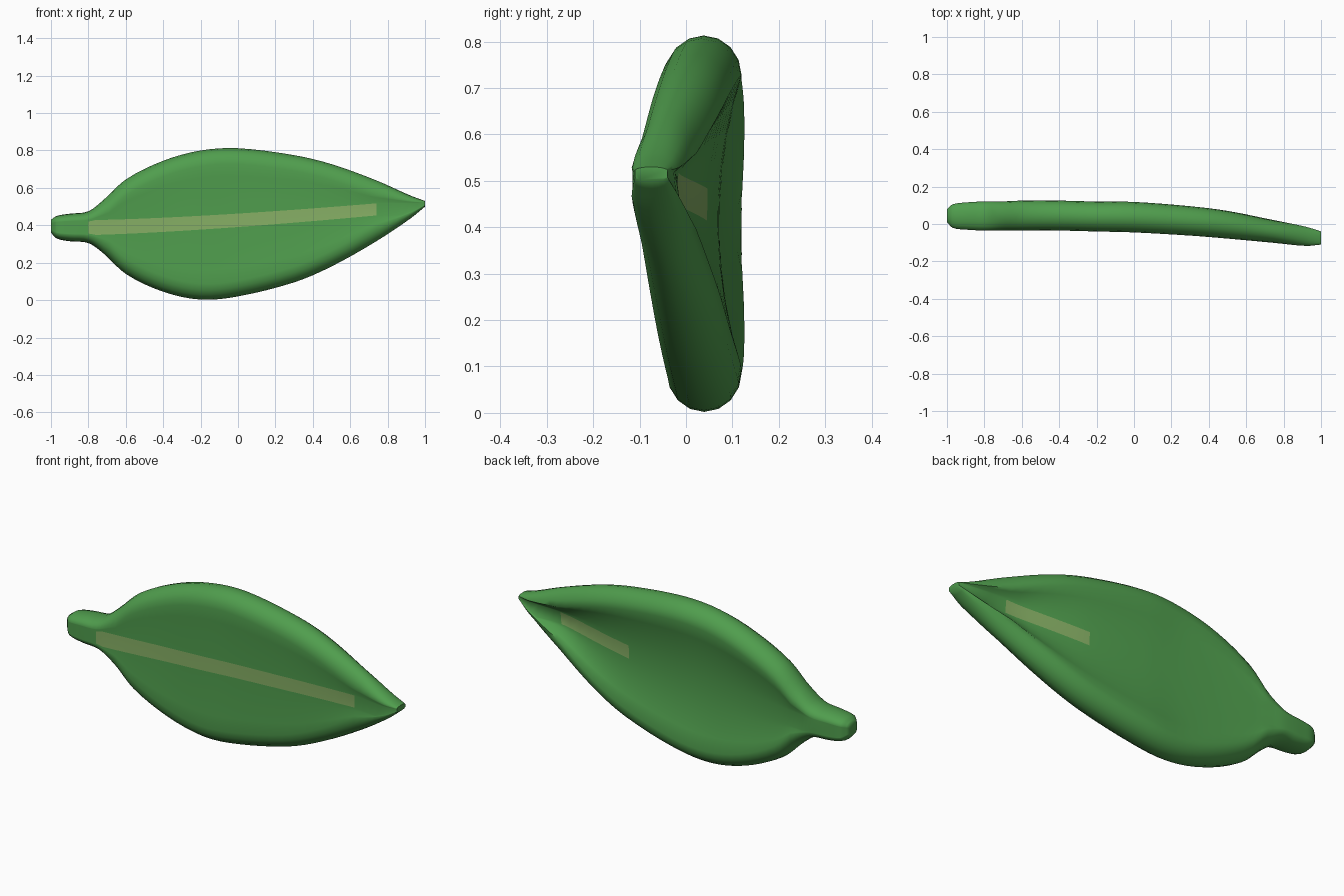
import bpy, bmesh
from math import sin, cos, pi

if "Cube" in bpy.data.objects:
    bpy.data.objects.remove(bpy.data.objects["Cube"])


def material(name, rgb):
    m = bpy.data.materials.new(name)
    m.use_nodes = True
    color = (*rgb, 1)
    m.diffuse_color = color
    m.node_tree.nodes["Principled BSDF"].inputs["Base Color"].default_value = color
    return m


green = material("leaf green", (0.08, 0.34, 0.075))
pale = material("pale vein green", (0.24, 0.43, 0.13))

# Stations along the leaf: x, bottom, top, front, back, hollow of the back
STATIONS = [
    (-1.0, .36, .43, .01, .08, 0),
    (-.97, .33, .45, -.02, .105, 0),
    (-.9, .315, .462, -.03, .115, 0),
    (-.8, .305, .475, -.035, .12, 0),
    (-.72, .25, .535, -.035, .12, .01),
    (-.6, .14, .645, -.035, .125, .025),
    (-.4, .045, .745, -.035, .125, .04),
    (-.2, .003, .80, -.04, .12, .045),
    (0, .02, .812, -.045, .118, .05),
    (.3, .095, .775, -.062, .095, .05),
    (.5, .18, .727, -.078, .07, .055),
    (.74, .315, .64, -.10, .022, .05),
    (.92, .435, .56, -.117, -.015, .02),
    (1.0, .50, .53, -.11, -.04, 0),
]
STEPS = 4
VEIN_FRONT = (-.79, .74)
VEIN_BACK = (.3, .74)


def slope(i, k):
    a, b = STATIONS[max(i - 1, 0)], STATIONS[min(i + 1, len(STATIONS) - 1)]
    return (b[k] - a[k]) / (b[0] - a[0])


def station(i, t):
    """Smooth blend between station i and the next one."""
    a, b = STATIONS[i], STATIONS[i + 1]
    dx = b[0] - a[0]
    out = [a[0] + dx * t]
    for k in range(1, 6):
        out.append((2*t**3 - 3*t**2 + 1) * a[k] + (t**3 - 2*t**2 + t) * dx * slope(i, k)
                   + (3*t**2 - 2*t**3) * b[k] + (t**3 - t**2) * dx * slope(i + 1, k))
    return out


def vein_height(x):
    s = min(max((x + .8) / 1.55, 0), 1)
    return .388 + .098 * s ** 1.4


def section(x, lo, hi, front, back, hollow):
    """Closed ring: front face upward, top rim, back face downward, bottom rim."""
    h = hi - lo
    rim = min(.085, .25 * h)
    mid, inner = (lo + hi) / 2, h / 2 - rim
    yc, ry = (front + back) / 2, (back - front) / 2
    w = min(.036 - .005 * x, .75 * inner)
    v = min(max(vein_height(x), mid - inner + w * 1.2), mid + inner - w * 1.2)
    a, b = mid - inner, mid + inner
    lower = [a + (v - w - a) * f for f in (0, .25, .5, .75, 1)]
    upper = [v + w + (b - v - w) * f for f in (0, .25, .5, .75, 1)]
    rows = lower + upper
    bowl = [(1 - ((z - mid) / inner) ** 2) for z in rows]
    ring = [(x, front + .2 * hollow * d, z) for z, d in zip(rows, bowl)]
    arc = [pi * n / 8 for n in range(1, 8)]
    ring += [(x, yc - ry * cos(t), b + rim * sin(t)) for t in arc]
    ring += [(x, back - hollow * d, z) for z, d in reversed(list(zip(rows, bowl)))]
    ring += [(x, yc + ry * cos(t), a - rim * sin(t)) for t in arc]
    return ring


# Leaf blade and stem as one lofted body
bm = bmesh.new()
rings = []
for i in range(len(STATIONS) - 1):
    for s in range(STEPS):
        rings.append(section(*station(i, s / STEPS)))
rings.append(section(*STATIONS[-1]))
loops = [[bm.verts.new(p) for p in ring] for ring in rings]
count = len(loops[0])
FRONT_STRIP, BACK_STRIP = 4, 21
for p, q in zip(loops, loops[1:]):
    x = (p[0].co.x + q[0].co.x) / 2
    for j in range(count):
        k = (j + 1) % count
        face = bm.faces.new((p[j], q[j], q[k], p[k]))
        # Midrib stripe, full length in front and short behind
        on_front = j == FRONT_STRIP and VEIN_FRONT[0] < x < VEIN_FRONT[1]
        on_back = j == BACK_STRIP and VEIN_BACK[0] < x < VEIN_BACK[1]
        face.material_index = int(on_front or on_back)
bm.faces.new(loops[0])
bm.faces.new(loops[-1][::-1])
bmesh.ops.recalc_face_normals(bm, faces=bm.faces)
mesh = bpy.data.meshes.new("leaf")
bm.to_mesh(mesh)
bm.free()
mesh.materials.append(green)
mesh.materials.append(pale)
leaf = bpy.data.objects.new("leaf", mesh)
bpy.context.collection.objects.link(leaf)
bpy.context.view_layer.objects.active = leaf
leaf.select_set(True)
bpy.ops.object.shade_smooth_by_angle(angle=pi / 3)
